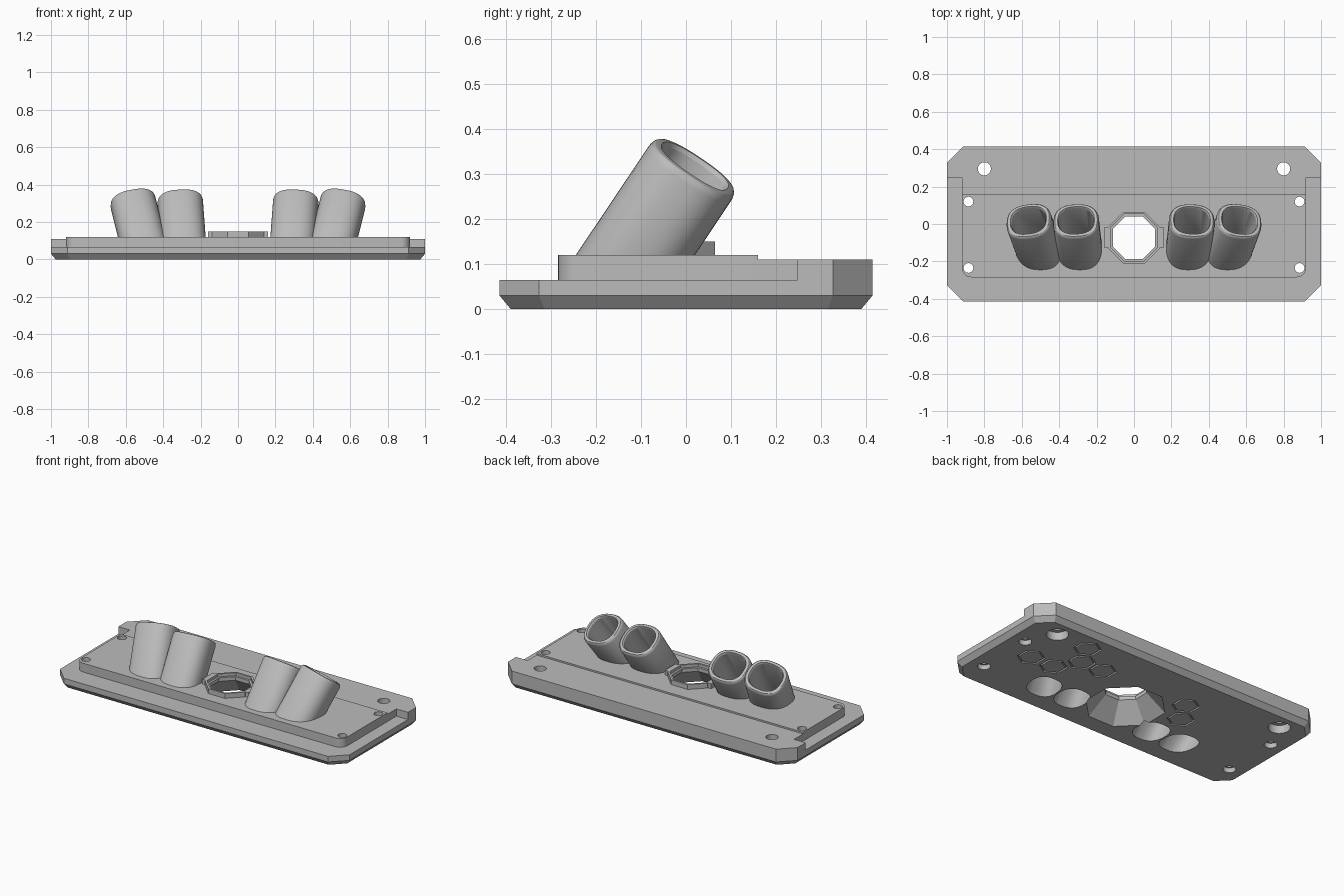
import bpy, bmesh, math
from mathutils import Vector

cube = bpy.data.objects.get("Cube")
if cube:
    bpy.data.objects.remove(cube, do_unlink=True)

grey = bpy.data.materials.new("plain_grey")
grey.use_nodes = True
grey.diffuse_color = (0.5, 0.5, 0.5, 1)
grey.node_tree.nodes["Principled BSDF"].inputs["Base Color"].default_value = grey.diffuse_color


def loft(name, rings, floor=None):
    """Closed solid bridging a stack of equal-length rings."""
    bm = bmesh.new()
    loops = [[bm.verts.new(p) for p in ring] for ring in rings]
    n = len(loops[0])
    for low, high in zip(loops, loops[1:]):
        for i in range(n):
            j = (i + 1) % n
            bm.faces.new((low[i], low[j], high[j], high[i]))
    bm.faces.new(loops[0])
    bm.faces.new(loops[-1])
    if floor is not None:
        cut_geom = bm.verts[:] + bm.edges[:] + bm.faces[:]
        bmesh.ops.bisect_plane(bm, geom=cut_geom, plane_co=(0, 0, floor),
                               plane_no=(0, 0, 1), clear_inner=True)
        bmesh.ops.holes_fill(bm, edges=[e for e in bm.edges if e.is_boundary])
    bmesh.ops.recalc_face_normals(bm, faces=bm.faces[:])
    mesh = bpy.data.meshes.new(name)
    bm.to_mesh(mesh)
    bm.free()
    mesh.materials.append(grey)
    obj = bpy.data.objects.new(name, mesh)
    bpy.context.collection.objects.link(obj)
    return obj


def flat(points, z):
    return [(x, y, z) for x, y in points]


def prism(name, points, z0, z1):
    return loft(name, [flat(points, z0), flat(points, z1)])


def octagon(hx, hy, c, cy=0):
    return [(sx * x, cy + sy * y) for sx, sy, x, y in (
        (1, -1, hx, hy - c), (1, 1, hx, hy - c), (1, 1, hx - c, hy), (-1, 1, hx - c, hy),
        (-1, 1, hx, hy - c), (-1, -1, hx, hy - c), (-1, -1, hx - c, hy), (1, -1, hx - c, hy))]


def ngon(x, y, r, n, start=0):
    return [(x + r * math.cos(start + math.tau * i / n),
             y + r * math.sin(start + math.tau * i / n)) for i in range(n)]


def socket_octagon(apothem):
    return octagon(apothem, apothem, apothem * (2 - math.sqrt(2)), -0.073)


def cut(obj, cutters):
    """Subtract every cutter and bake the result."""
    for c in cutters:
        mod = obj.modifiers.new("cut", 'BOOLEAN')
        mod.operation = 'DIFFERENCE'
        mod.solver = 'EXACT'
        mod.object = c
    graph = bpy.context.evaluated_depsgraph_get()
    baked = bpy.data.meshes.new_from_object(obj.evaluated_get(graph))
    obj.modifiers.clear()
    obj.data = baked


def tube_rings(top, lean, stations):
    """Rounded-square rings (distance, half width, half depth) along a leaning axis."""
    axis = Vector((lean, 0.67, 1)).normalized()
    u = (Vector((1, 0, 0)) - axis * axis.x).normalized()
    v = axis.cross(u)
    rings = []
    for s, a, b in stations:
        ring = []
        for i in range(48):
            t = math.tau * i / 48
            c, d = math.cos(t), math.sin(t)
            ring.append(Vector(top) + axis * s
                        + u * a * math.copysign(abs(c) ** 0.8, c)
                        + v * b * math.copysign(abs(d) ** 0.8, d))
        rings.append(ring)
    return rings


# Base plate with a chamfered underside
base = loft("base_plate", [flat(octagon(0.975, 0.39, 0.075), 0),
                           flat(octagon(1, 0.415, 0.088), 0.03),
                           flat(octagon(1, 0.415, 0.088), 0.065)])

# Raised deck with rounded front corners
deck_half = [(0.92, 0.16)]
for i in range(7):
    t = math.pi / 2 * i / 6
    deck_half.append((0.87 + 0.05 * math.cos(t), -0.235 - 0.05 * math.sin(t)))
deck = prism("raised_deck", deck_half + [(-x, y) for x, y in reversed(deck_half)], 0.065, 0.12)

# Rear block, full width behind the side notches
rear_half = [(0.92, 0.16), (0.92, 0.248), (1, 0.248), (1, 0.327), (0.912, 0.415)]
rear = prism("rear_block", rear_half + [(-x, y) for x, y in reversed(rear_half)], 0.065, 0.11)

# Central socket collar with side tabs
collar = prism("socket_collar", socket_octagon(0.138), 0.115, 0.15)
tabs = prism("collar_tabs", [(-0.16, -0.125), (0.16, -0.125), (0.16, -0.02), (-0.16, -0.02)],
             0.115, 0.15)
socket = loft("socket_cutter", [flat(socket_octagon(r), z) for z, r in
                                ((-0.01, 0.22), (0.11, 0.113), (0.132, 0.113),
                                 (0.1321, 0.126), (0.2, 0.126))])

# Four leaning tubes, in mirrored pairs
tubes, bores = {}, {}
for side, word in ((-1, "right"), (1, "left")):
    for place, x, lean in (("outer", 0.565, 0.25), ("inner", 0.31, 0.075)):
        top = (side * x, 0.02, 0.318)
        key = (side, place)
        tubes[key] = loft(f"{word}_{place}_tube", tube_rings(top, side * lean, (
            (-0.45, 0.122, 0.11), (-0.018, 0.122, 0.11), (-0.008, 0.119, 0.107),
            (-0.002, 0.114, 0.102), (0, 0.108, 0.096))), floor=0.1)
        bores[key] = loft("bore_cutter", tube_rings(top, side * lean, (
            (-0.6, 0.093, 0.083), (-0.01, 0.093, 0.083), (0.01, 0.104, 0.093))))

# Screw holes, wider on the underside
small_holes, big_holes = [], []
for side in (-1, 1):
    for y in (0.12, -0.235):
        for r, z in ((0.026, 0.2), (0.036, 0.03)):
            small_holes.append(prism("screw_cutter", ngon(side * 0.885, y, r, 24), -0.02, z))
    for r, z in ((0.035, 0.2), (0.062, 0.05)):
        big_holes.append(prism("bolt_cutter", ngon(side * 0.8, 0.295, r, 32), -0.02, z))

# Shallow hexagonal grooves on the underside
grooves = []
for x, y in ((0.57, 0.28), (0.75, 0.01), (0.59, 0.01), (0.5, 0.147), (0.35, 0.147),
             (-0.25, 0.147), (-0.325, 0.015)):
    ring = prism("groove_cutter", ngon(x, y, 0.079, 6, math.pi / 6), -0.01, 0.01)
    core = prism("groove_core", ngon(x, y, 0.068, 6, math.pi / 6), -0.02, 0.02)
    cut(ring, [core])
    bpy.data.objects.remove(core, do_unlink=True)
    grooves.append(ring)

# Cut every part
all_bores = list(bores.values())
cut(base, all_bores + [socket] + small_holes + big_holes + grooves)
cut(deck, all_bores + [socket] + small_holes)
cut(rear, big_holes)
for part in (collar, tabs):
    cut(part, [socket])
for (side, place), tube in tubes.items():
    cut(tube, [bores[side, "outer"], bores[side, "inner"]])

for cutter in all_bores + [socket] + small_holes + big_holes + grooves:
    bpy.data.objects.remove(cutter, do_unlink=True)

# Smooth curved walls, keep hard edges
bpy.ops.object.select_all(action='DESELECT')
for part in [base, deck, rear] + list(tubes.values()):
    part.select_set(True)
    bpy.context.view_layer.objects.active = part
bpy.ops.object.shade_smooth_by_angle(angle=math.radians(28))
